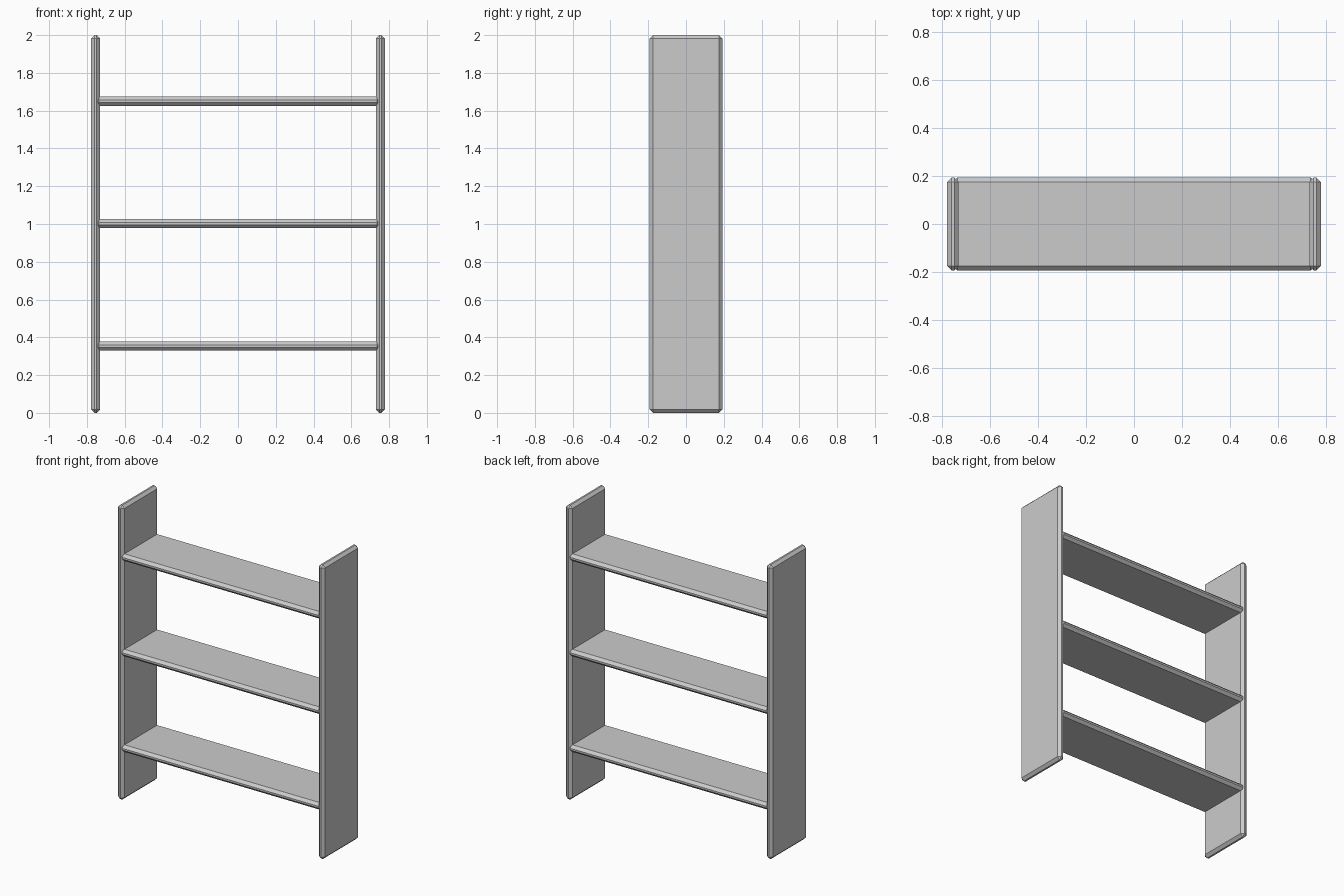
import bpy

if "Cube" in bpy.data.objects:
    bpy.data.objects.remove(bpy.data.objects["Cube"])

THICK, DEPTH, CHAMFER = 0.048, 0.386, 0.018
POST_X = 0.754


def board(name, size, location):
    """Flat board with a single-facet chamfer on every edge."""
    bpy.ops.mesh.primitive_cube_add(size=1, location=location)
    ob = bpy.context.object
    ob.name = name
    ob.scale = size
    bpy.ops.object.transform_apply(location=False, rotation=False, scale=True)
    bevel = ob.modifiers.new("chamfer", "BEVEL")
    bevel.width = CHAMFER
    bevel.segments = 1
    return ob


# Upright side panels
for side, x in (("left", -POST_X), ("right", POST_X)):
    board(f"{side}_side_panel", (THICK, DEPTH, 2.0), (x, 0, 1.0))

# Shelves, ends tucked into the side panels
for level, z in (("lower", 0.353), ("middle", 1.002), ("upper", 1.65)):
    board(f"{level}_shelf", (2 * POST_X, DEPTH, THICK), (0, 0, z))
